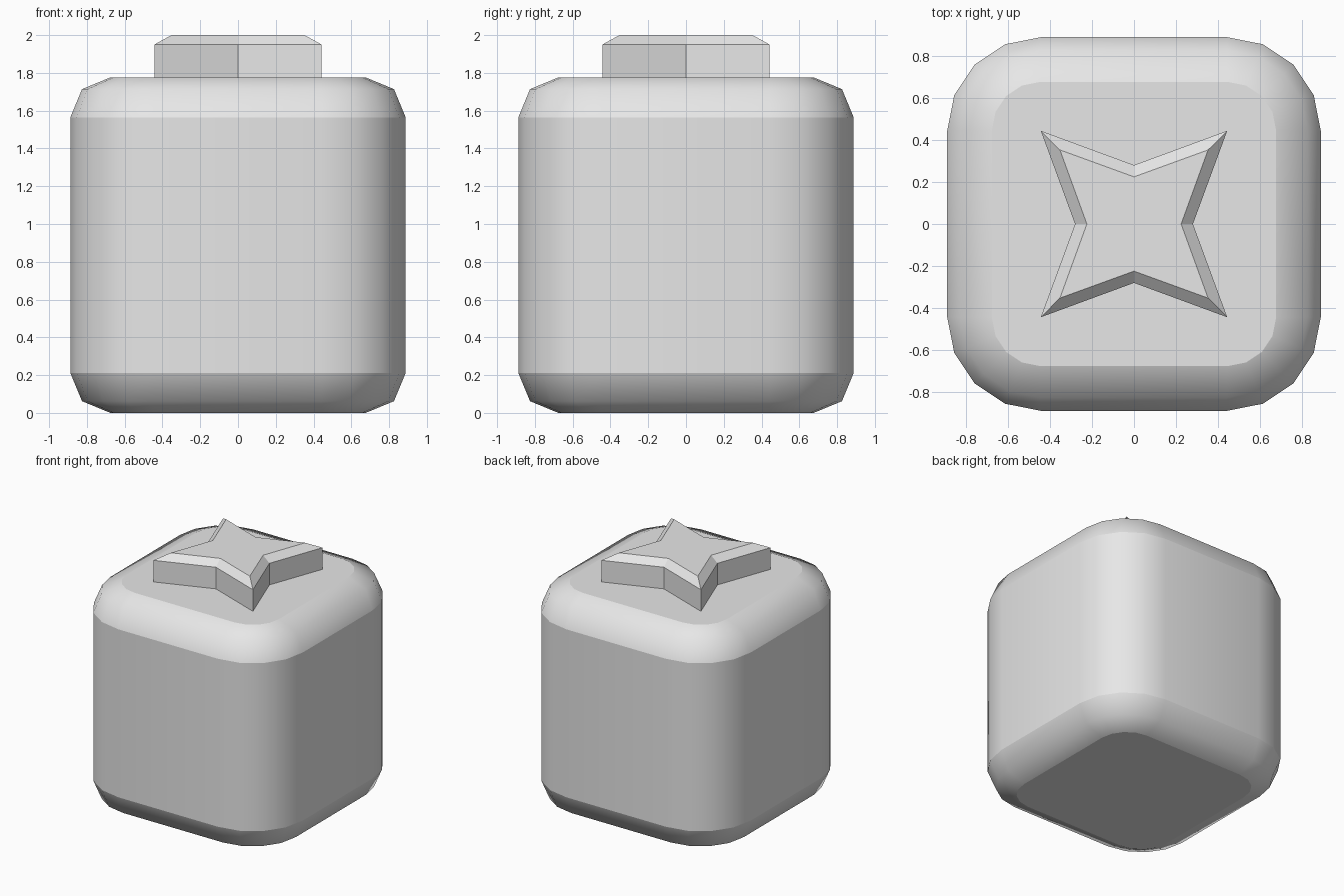
import bpy
import bmesh
from math import cos, sin, pi

cube = bpy.data.objects.get("Cube")
if cube:
    bpy.data.objects.remove(cube, do_unlink=True)

grey = bpy.data.materials.new("light grey")
grey.use_nodes = True
grey.diffuse_color = (0.8, 0.8, 0.8, 1)
grey.node_tree.nodes["Principled BSDF"].inputs["Base Color"].default_value = (0.8, 0.8, 0.8, 1)

HALF = 0.888        # half width of the block
CORNER = 0.445      # radius of the upright corners
ROUND = 0.212       # radius of the top and bottom edges
HEIGHT = 2 * HALF


def rounded_square(inset, steps=4):
    """Outline of the block, moved inwards by inset."""
    core, radius = HALF - CORNER, CORNER - inset
    points = []
    for quarter in range(4):
        mid = (quarter + 0.5) * pi / 2
        cx = core if cos(mid) > 0 else -core
        cy = core if sin(mid) > 0 else -core
        for i in range(steps + 1):
            a = (quarter + i / steps) * pi / 2
            points.append((cx + radius * cos(a), cy + radius * sin(a)))
    return points


def star(tip, valley):
    """Four-pointed outline with its tips on the diagonals."""
    points = []
    for i in range(8):
        a = i * pi / 4
        r = tip * 2 ** 0.5 if i % 2 else valley
        points.append((r * cos(a), r * sin(a)))
    return points


def loft(name, levels, sharp_levels=()):
    """Join outlines given as (z, points), with a cap at each end."""
    bm = bmesh.new()
    rings = [[bm.verts.new((x, y, z)) for x, y in pts] for z, pts in levels]
    n = len(rings[0])
    for low, high in zip(rings, rings[1:]):
        for i in range(n):
            j = (i + 1) % n
            bm.faces.new((low[i], low[j], high[j], high[i]))
    bm.faces.new(rings[0][::-1])
    bm.faces.new(rings[-1])
    for face in bm.faces:
        face.smooth = bool(sharp_levels)
    for k in sharp_levels:
        for i in range(n):
            bm.edges.get((rings[k][i], rings[k][(i + 1) % n])).smooth = False
    mesh = bpy.data.meshes.new(name)
    bm.to_mesh(mesh)
    bm.free()
    mesh.materials.append(grey)
    obj = bpy.data.objects.new(name, mesh)
    bpy.context.collection.objects.link(obj)
    return obj


# Rounded block: two-step rounding below, mirrored above
lower = []
for step in range(3):
    a = step * pi / 4
    lower.append((ROUND * (1 - cos(a)), rounded_square(ROUND * (1 - sin(a)))))
upper = [(HEIGHT - z, pts) for z, pts in reversed(lower)]
loft("rounded_block", lower + upper, sharp_levels=(0, 2, 3, 5))

# Raised star with a chamfered top edge
loft("top_star", [
    (HEIGHT, star(0.443, 0.28)),
    (1.95, star(0.443, 0.28)),
    (2.0, star(0.352, 0.224)),
])
